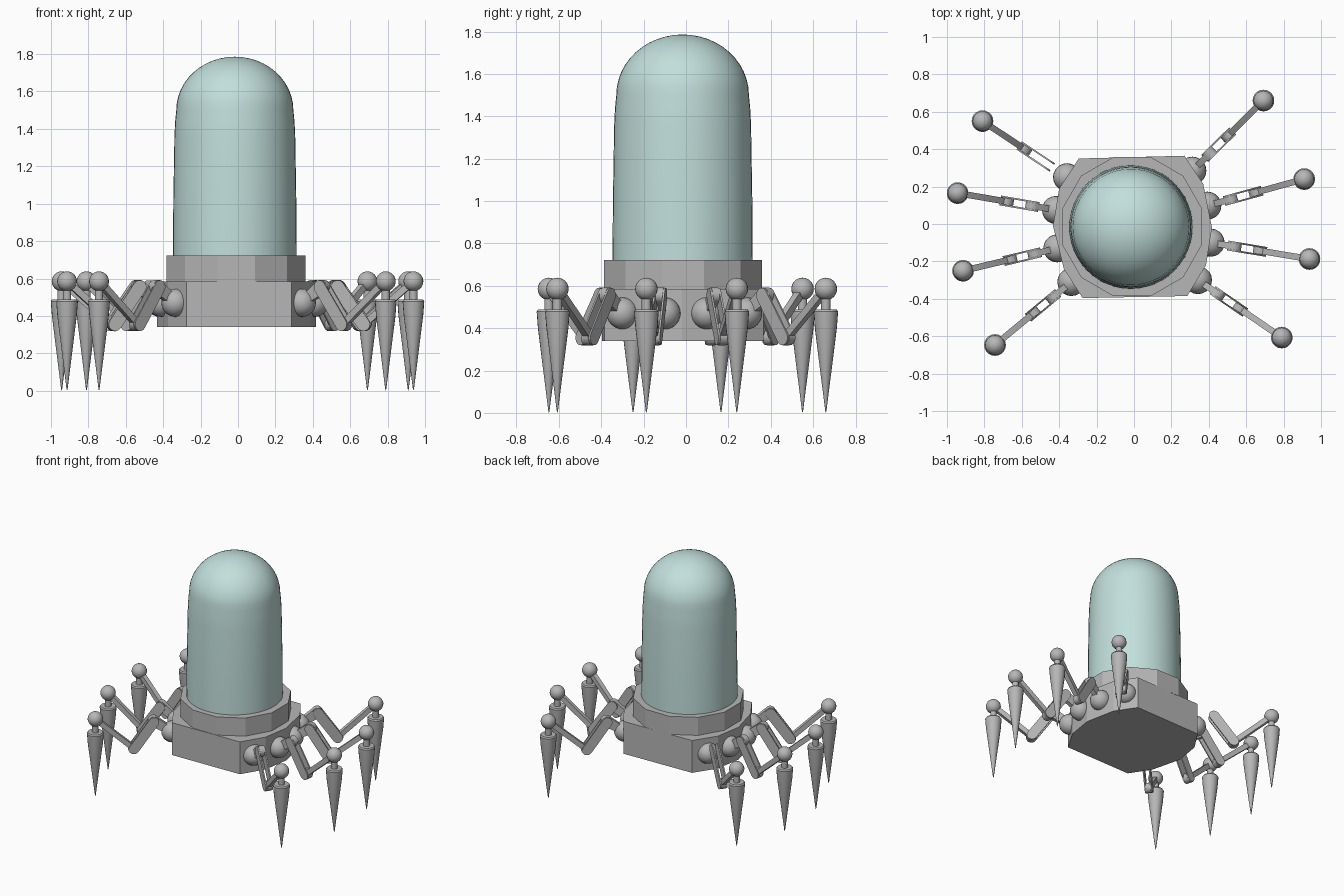
import bpy, bmesh, math
from mathutils import Vector, Matrix

if "Cube" in bpy.data.objects:
    bpy.data.objects.remove(bpy.data.objects["Cube"])


def material(name, rgb):
    m = bpy.data.materials.new(name)
    m.diffuse_color = (*rgb, 1)
    m.use_nodes = True
    m.node_tree.nodes["Principled BSDF"].inputs["Base Color"].default_value = m.diffuse_color
    return m


GREY = material("grey metal", (0.47, 0.47, 0.47))
GLASS = material("pale teal glass", (0.54, 0.74, 0.71))


def make(name, bm, mat, smooth=False):
    bmesh.ops.recalc_face_normals(bm, faces=bm.faces[:])
    me = bpy.data.meshes.new(name)
    bm.to_mesh(me)
    bm.free()
    ob = bpy.data.objects.new(name, me)
    bpy.context.collection.objects.link(ob)
    me.materials.append(mat)
    if smooth:
        bpy.ops.object.select_all(action='DESELECT')
        ob.select_set(True)
        bpy.context.view_layer.objects.active = ob
        bpy.ops.object.shade_smooth_by_angle(angle=math.radians(35))
    return ob


def prism(bm, pts, z0, z1):
    lo = [bm.verts.new((x, y, z0)) for x, y in pts]
    hi = [bm.verts.new((x, y, z1)) for x, y in pts]
    bm.faces.new(lo[::-1])
    bm.faces.new(hi)
    n = len(pts)
    for i in range(n):
        bm.faces.new((lo[i], lo[(i + 1) % n], hi[(i + 1) % n], hi[i]))


def lathe(bm, profile, cx, cy, n):
    vs = [bm.verts.new((cx + r, cy, z)) for r, z in profile]
    es = [bm.edges.new(p) for p in zip(vs, vs[1:])]
    bmesh.ops.spin(bm, geom=vs + es, cent=(cx, cy, 0), axis=(0, 0, 1),
                   angle=2 * math.pi, steps=n, use_merge=True)
    bmesh.ops.remove_doubles(bm, verts=bm.verts[:], dist=1e-5)


def ball(bm, p, r):
    bmesh.ops.create_uvsphere(bm, u_segments=20, v_segments=12, radius=r,
                              matrix=Matrix.Translation(p))


def bar(bm, a, b, r0, r1, thick, side, offset=0.0):
    """Flat link with rounded ends, lying in the vertical plane of the leg."""
    d = (b - a).normalized()
    up = side.cross(d)
    outline = []
    for c, s, r in ((b, 1, r1), (a, -1, r0)):
        for i in range(9):
            t = -math.pi / 2 + math.pi * i / 8
            outline.append(c + d * s * r * math.cos(t) + up * s * r * math.sin(t))
    lo = [bm.verts.new(p + side * (offset - thick / 2)) for p in outline]
    hi = [bm.verts.new(p + side * (offset + thick / 2)) for p in outline]
    bm.faces.new(lo[::-1])
    bm.faces.new(hi)
    n = len(outline)
    for i in range(n):
        bm.faces.new((lo[i], lo[(i + 1) % n], hi[(i + 1) % n], hi[i]))


# Ten-sided lower body
bm = bmesh.new()
prism(bm, [(0.27, 0.365), (0.37, 0.215), (0.417, -0.02), (0.385, -0.22), (0.285, -0.385),
           (-0.275, -0.396), (-0.375, -0.24), (-0.433, -0.01), (-0.40, 0.19), (-0.295, 0.35)],
      0.34, 0.585)
make("lower_body", bm, GREY)

# Twelve-sided collar
bm = bmesh.new()
prism(bm, [(-0.01 + 0.385 * math.cos(math.radians(15 + 30 * i)),
            -0.014 + 0.385 * math.sin(math.radians(15 + 30 * i))) for i in range(12)],
      0.58, 0.722)
make("collar", bm, GREY)

# Tall glass dome
bm = bmesh.new()
prof = [(0.331, 0.71), (0.329, 1.0), (0.323, 1.36), (0.319, 1.44)]
prof += [(0.313 * math.cos(t), 1.5 + 0.286 * math.sin(t))
         for t in (math.pi / 2 * i / 12 for i in range(12))] + [(0, 1.786)]
lathe(bm, prof, -0.017, -0.016, 48)
make("glass_dome", bm, GLASS, True)

# Eight legs: hip centre, foot centre, has inner link
LEGS = {
    "back_left": ((-0.358, 0.25), (-0.81, 0.55), False),
    "mid_back_left": ((-0.417, 0.075), (-0.943, 0.165), True),
    "mid_front_left": ((-0.41, -0.13), (-0.914, -0.25), True),
    "front_left": ((-0.335, -0.31), (-0.743, -0.647), True),
    "back_right": ((0.312, 0.285), (0.692, 0.66), True),
    "mid_back_right": ((0.392, 0.098), (0.91, 0.24), True),
    "mid_front_right": ((0.41, -0.1), (0.938, -0.187), True),
    "front_right": ((0.342, -0.30), (0.79, -0.607), True),
}
for name, (h, f, inner) in LEGS.items():
    hip, foot = Vector((*h, 0.47)), Vector((*f, 0.585))
    side = Vector((f[1] - h[1], h[0] - f[0], 0)).normalized()
    k1 = hip.lerp(foot, 0.24)
    k1.z = 0.555
    k2 = hip.lerp(foot, 0.50)
    k2.z = 0.355

    # Hip ball
    bm = bmesh.new()
    ball(bm, hip, 0.075)
    make(name + "_hip_ball", bm, GREY, True)

    # Inner link, paired plates and outer rod
    bm = bmesh.new()
    if inner:
        bar(bm, hip, k1, 0.025, 0.038, 0.034, side)
    for s in (-1, 1):
        bar(bm, k1, k2, 0.036, 0.036, 0.009, side, s * 0.022)
    bar(bm, k2, foot, 0.018, 0.018, 0.034, side)
    bar(bm, k2, k2 + (foot - k2) * 0.01, 0.037, 0.037, 0.034, side)
    make(name + "_links", bm, GREY, True)

    # Ankle ball
    bm = bmesh.new()
    ball(bm, foot, 0.053)
    make(name + "_ankle_ball", bm, GREY, True)

    # Neck and pointed spike foot
    bm = bmesh.new()
    lathe(bm, [(0.022, 0.57), (0.022, 0.487), (0.052, 0.487), (0.058, 0.478),
               (0.052, 0.40), (0.003, 0.01), (0, 0)], f[0], f[1], 20)
    make(name + "_spike", bm, GREY, True)
